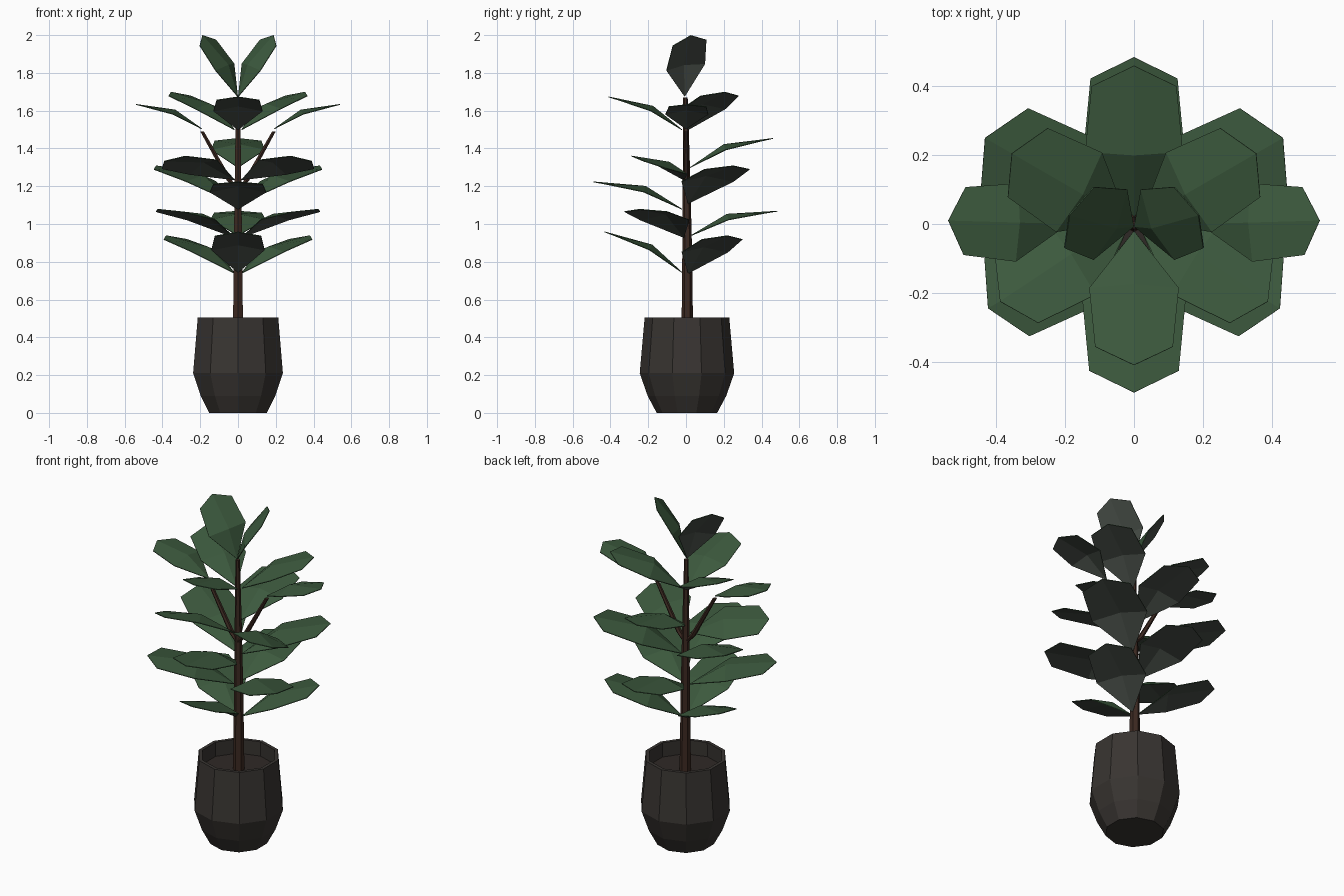
import bpy, bmesh, math
from mathutils import Vector, Matrix

if "Cube" in bpy.data.objects:
    bpy.data.objects.remove(bpy.data.objects["Cube"])


def material(name, rgb):
    m = bpy.data.materials.new(name)
    m.diffuse_color = (*rgb, 1)
    m.use_nodes = True
    m.node_tree.nodes["Principled BSDF"].inputs["Base Color"].default_value = m.diffuse_color
    return m


POT = material("dark_clay", (0.040, 0.035, 0.031))
SOIL = material("soil", (0.028, 0.022, 0.019))
BARK = material("bark", (0.045, 0.022, 0.015))
GREEN = material("leaf_top", (0.045, 0.100, 0.047))
UNDER = material("leaf_underside", (0.060, 0.072, 0.060))


def finish(name, bm, *mats):
    me = bpy.data.meshes.new(name)
    bm.to_mesh(me)
    bm.free()
    ob = bpy.data.objects.new(name, me)
    bpy.context.collection.objects.link(ob)
    for m in mats:
        me.materials.append(m)
    return ob


def tube(name, rings, sides, mat):
    """Stack of horizontal polygon rings (centre, radius), capped at both ends."""
    bm = bmesh.new()
    loops = []
    for c, r in rings:
        angles = [math.pi / 2 + i * math.tau / sides for i in range(sides)]
        loops.append([bm.verts.new(Vector(c) + Vector((r * math.cos(a), r * math.sin(a), 0)))
                      for a in angles])
    for a, b in zip(loops, loops[1:]):
        for i in range(sides):
            j = (i + 1) % sides
            bm.faces.new((a[i], a[j], b[j], b[i]))
    bm.faces.new(loops[0][::-1])
    bm.faces.new(loops[-1])
    bmesh.ops.recalc_face_normals(bm, faces=bm.faces)
    return finish(name, bm, mat)


def leaf(name, base, tip, roll=0):
    """Creased seven-point leaf from base to tip, arched upward."""
    base, tip = Vector(base), Vector(tip)
    length = (tip - base).length
    axis = (tip - base).normalized()
    side = axis.cross(Vector((0, 0, 1))).normalized()
    side = Matrix.Rotation(math.radians(roll), 3, axis) @ side
    normal = side.cross(axis)
    bm = bmesh.new()

    def pt(along, across, up):
        return bm.verts.new(base + length * (axis * along + side * across + normal * up))

    root, end, mid = pt(0, 0, 0), pt(1, 0, 0), pt(0.45, 0, 0.12)
    r1, l1 = pt(0.45, 0.305, 0.055), pt(0.45, -0.305, 0.055)
    r2, l2 = pt(0.87, 0.265, 0.015), pt(0.87, -0.265, 0.015)
    for f in ((root, r1, mid), (root, mid, l1), (mid, r1, r2, end), (mid, end, l2, l1)):
        bm.faces.new(f)
    ob = finish(name, bm, GREEN, UNDER)
    # Thin shell with a paler underside
    mod = ob.modifiers.new("thickness", 'SOLIDIFY')
    mod.thickness = 0.004
    mod.offset = -1
    mod.material_offset = 1


# Pot and soil
Y = 0.005
tube("pot", [((0, Y, z), r) for z, r in
             ((0, 0.16), (0.09, 0.208), (0.21, 0.25), (0.505, 0.224), (0.505, 0.204), (0.41, 0.208))],
     10, POT)
tube("soil", [((0, Y, 0.405), 0.205), ((0, Y, 0.42), 0.205)], 10, SOIL)

# Trunk and the two side branches
tube("trunk", [((0, 0.007, 0.41), 0.031), ((0, 0.006, 0.9), 0.025),
               ((0, 0.002, 1.3), 0.019), ((0, -0.003, 1.67), 0.012)], 6, BARK)
for s, label in ((-1, "left"), (1, "right")):
    tube("branch_" + label, [((0, 0, 1.18), 0.016), ((s * 0.045, 0, 1.23), 0.016),
                             ((s * 0.19, 0, 1.49), 0.011)], 6, BARK)

# Single leaves on the centre line: base y, base z, tip y, tip z
for i, (y0, z0, y1, z1) in enumerate((
        (-0.02, 0.745, -0.43, 0.96), (0.025, 0.94, 0.485, 1.07), (-0.02, 1.08, -0.49, 1.225),
        (0.02, 1.30, 0.46, 1.455), (-0.02, 1.50, -0.41, 1.675))):
    leaf(f"centre_leaf_{i + 1}", (0, y0, z0), (0, y1, z1))

# Mirrored leaf pairs: direction in degrees, reach, base z, tip z, roll
for i, (deg, reach, z0, z1, roll) in enumerate((
        (30, 0.44, 0.74, 0.94, 0), (-30, 0.49, 0.93, 1.08, 0), (30, 0.50, 1.11, 1.31, 0),
        (-30, 0.45, 1.235, 1.335, -17), (30, 0.41, 1.50, 1.70, 0))):
    for s, label in ((-1, "left"), (1, "right")):
        dx, dy = s * math.cos(math.radians(deg)), math.sin(math.radians(deg))
        leaf(f"side_leaf_{i + 1}_{label}", (dx * 0.02, dy * 0.02, z0),
             (dx * reach, dy * reach, z1), s * roll)

# Leaves on the branch ends and the upright crown pair
for s, label in ((-1, "left"), (1, "right")):
    leaf("branch_leaf_" + label, (s * 0.19, 0, 1.505), (s * 0.54, 0.01, 1.635))
    leaf("crown_leaf_" + label, (0, -0.008, 1.675), (s * 0.187, 0.025, 2.0), s * 18)
